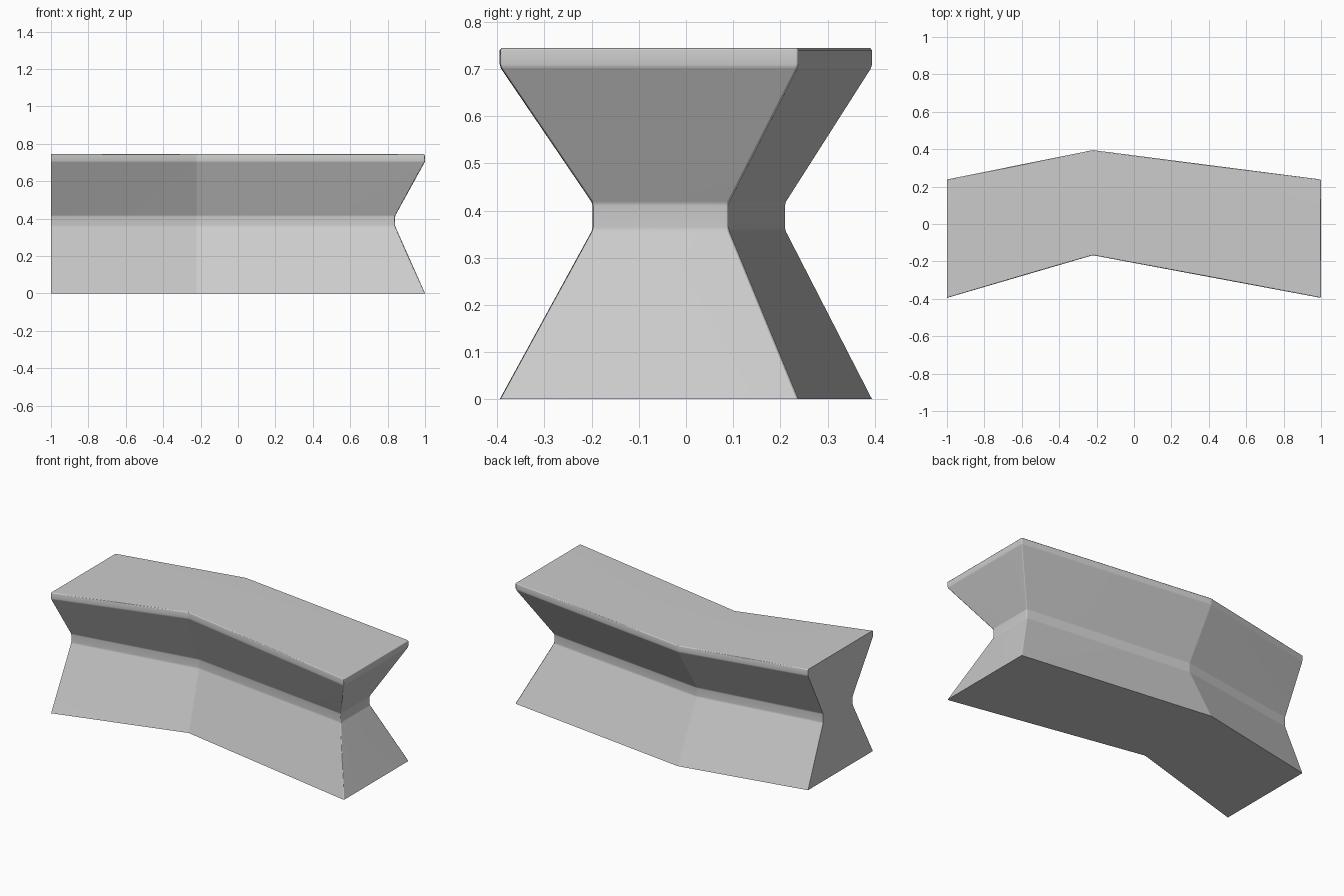
import bpy, bmesh, math

if "Cube" in bpy.data.objects:
    bpy.data.objects.remove(bpy.data.objects["Cube"])

# Plan outlines: bent strip, wide at top/bottom and narrow at the waist
wide = [(-1, -.395), (-.22, -.167), (1, -.395), (1, .238), (-.22, .395), (-1, .238)]
waist = [(-1, -.198), (-.22, -.065), (.84, -.198), (.84, .09), (-.22, .21), (-1, .09)]
levels = [(0, wide), (.36, waist), (.415, waist), (.705, wide), (.745, wide)]

# Loft the outlines into one solid counter
bm = bmesh.new()
rings = [[bm.verts.new((x, y, z)) for x, y in outline] for z, outline in levels]
for low, high in zip(rings, rings[1:]):
    for i in range(6):
        j = (i + 1) % 6
        bm.faces.new((low[i], low[j], high[j], high[i]))
bm.faces.new(rings[0][::-1])
bm.faces.new(rings[-1])
bmesh.ops.recalc_face_normals(bm, faces=bm.faces[:])

# Soften edges, leaving the base and the flat left end sharp
soft = [e for e in bm.edges
        if not all(v.co.z < .001 for v in e.verts)
        and not all(v.co.x < -.999 for v in e.verts)]
bmesh.ops.bevel(bm, geom=soft, offset=.005, segments=1, profile=.5,
                affect='EDGES', clamp_overlap=True)

mesh = bpy.data.meshes.new("counter_body")
bm.to_mesh(mesh)
bm.free()
body = bpy.data.objects.new("counter_body", mesh)
bpy.context.collection.objects.link(body)
bpy.context.view_layer.objects.active = body
body.select_set(True)
bpy.ops.object.shade_smooth_by_angle(angle=math.radians(50))

# Keep broad panels flat while the narrow bevels carry the shading blend
normals = body.modifiers.new("panel_normals", 'WEIGHTED_NORMAL')
normals.keep_sharp = True
